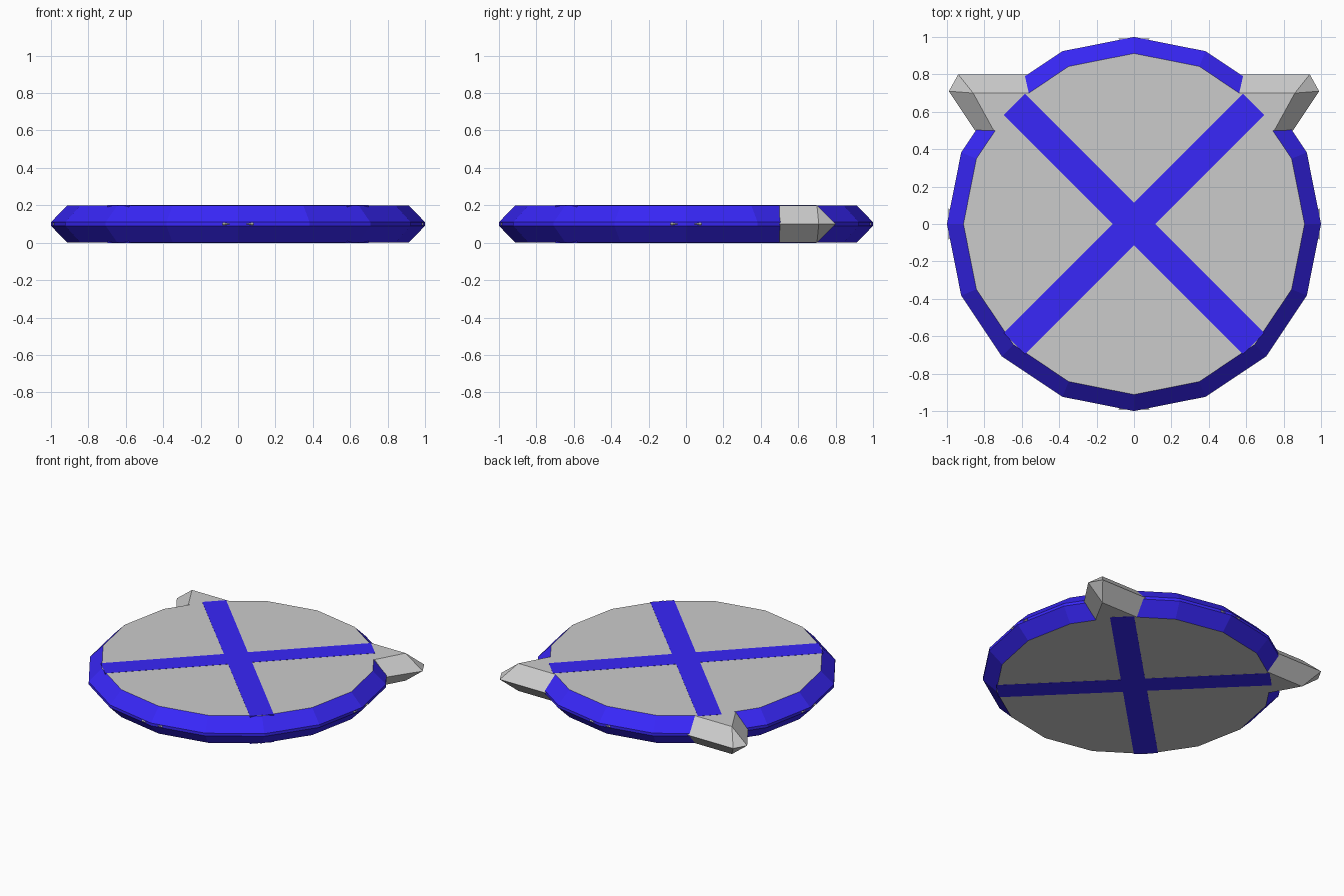
import bpy, math
from math import cos, sin, pi

if "Cube" in bpy.data.objects:
    bpy.data.objects.remove(bpy.data.objects["Cube"])

blue = bpy.data.materials.new("blue")
blue.diffuse_color = (0.04, 0.02, 0.95, 1)
blue.use_nodes = True
blue.node_tree.nodes["Principled BSDF"].inputs["Base Color"].default_value = blue.diffuse_color


def make(name, verts, faces, mat=None):
    me = bpy.data.meshes.new(name)
    me.from_pydata(verts, [], faces)
    ob = bpy.data.objects.new(name, me)
    bpy.context.collection.objects.link(ob)
    if mat:
        me.materials.append(mat)
    return ob


def loft(name, loops, mat=None, caps=True):
    """Stack of equal-length loops, bottom to top, counter-clockwise."""
    n = len(loops[0])
    faces = [(i * n + j, i * n + (j + 1) % n, (i + 1) * n + (j + 1) % n, (i + 1) * n + j)
             for i in range(len(loops) - 1) for j in range(n)]
    if caps:
        faces.append(tuple(reversed(range(n))))
        faces.append(tuple(range((len(loops) - 1) * n, len(loops) * n)))
    return make(name, [v for l in loops for v in l], faces, mat)


def circle(r, z, n=16):
    return [(r * cos(2 * pi * k / n), r * sin(2 * pi * k / n), z) for k in range(n)]


# Grey plate and blue bevelled rim around it
R = 0.912
loft("plate", [circle(R, 0), circle(R, 0.2)])
loft("rim", [circle(R, 0), circle(1, 0.09), circle(1, 0.11), circle(R, 0.2)], blue, caps=False)

# Diagonal blue cross bars, flush with the plate
for k, name in enumerate(("cross_bar_a", "cross_bar_b")):
    a = pi / 4 + k * pi / 2
    box = [(-0.905, -0.08), (0.905, -0.08), (0.905, 0.08), (-0.905, 0.08)]
    loops = [[(x * cos(a) - y * sin(a), x * sin(a) + y * cos(a), z) for x, y in box]
             for z in (-0.001, 0.201)]
    loft(name, loops, blue)

# Small wedge studs at the four cardinal points of the rim
for k in range(4):
    a = k * pi / 2
    pts = [(0.905, 0, 0.2), (0.905, 0, 0), (0.992, 0.085, 0.1), (0.992, -0.085, 0.1)]
    make(f"rim_stud_{k + 1}",
         [(x * cos(a) - y * sin(a), x * sin(a) + y * cos(a), z) for x, y, z in pts],
         [(0, 3, 2), (1, 2, 3), (0, 2, 1), (0, 1, 3)])

# Bevelled corner horns, mirrored left and right
mid = [(0.5, 0.5), (0.85, 0.5), (0.99, 0.71), (0.94, 0.8), (0.5, 0.8)]
cap = [(0.5, 0.5), (0.75, 0.5), (0.86, 0.7), (0.86, 0.7), (0.5, 0.7)]
for side, name in ((1, "right_horn"), (-1, "left_horn")):
    loops = [[(side * x, y, z) for x, y in p] for p, z in ((cap, 0), (mid, 0.1), (cap, 0.2))]
    if side < 0:
        loops = [l[::-1] for l in loops]
    ob = loft(name, loops)
    import bmesh
    bm = bmesh.new()
    bm.from_mesh(ob.data)
    bmesh.ops.remove_doubles(bm, verts=bm.verts, dist=0.0001)
    bmesh.ops.recalc_face_normals(bm, faces=bm.faces)
    bm.to_mesh(ob.data)
    bm.free()
